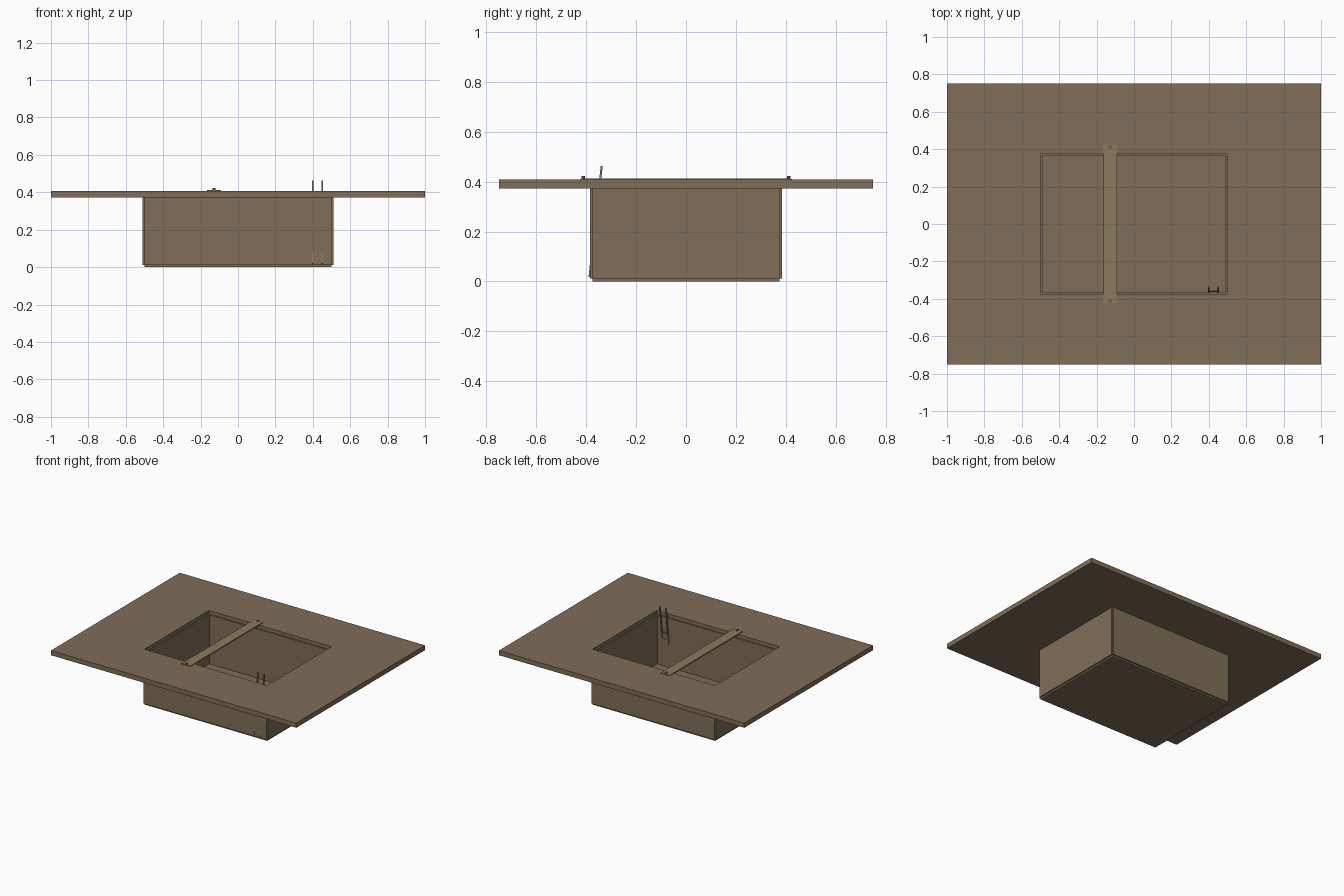
import bpy, bmesh, math
from mathutils import Vector

if "Cube" in bpy.data.objects:
    bpy.data.objects.remove(bpy.data.objects["Cube"])


def material(name, col):
    m = bpy.data.materials.new(name)
    m.diffuse_color = (*col, 1)
    m.use_nodes = True
    m.node_tree.nodes["Principled BSDF"].inputs["Base Color"].default_value = m.diffuse_color
    return m


EARTH = material("earth", (0.215, 0.155, 0.098))
WOOD = material("wood", (0.26, 0.195, 0.11))


def finish(name, bm, mat):
    me = bpy.data.meshes.new(name)
    bmesh.ops.recalc_face_normals(bm, faces=bm.faces)
    bm.to_mesh(me)
    bm.free()
    ob = bpy.data.objects.new(name, me)
    me.materials.append(mat)
    bpy.context.collection.objects.link(ob)
    return ob


def box(name, center, size, mat, tilt=0.0):
    bm = bmesh.new()
    bmesh.ops.create_cube(bm, size=1)
    bmesh.ops.scale(bm, vec=Vector(size), verts=bm.verts)
    ob = finish(name, bm, mat)
    ob.location = center
    ob.rotation_euler.x = tilt
    return ob


# Ground slab with a rectangular opening
bm = bmesh.new()
rings = []
for hx, hy, z in ((1, .75, .408), (.5, .375, .408), (.5, .375, .373), (1, .75, .373)):
    rings.append([bm.verts.new((sx * hx, sy * hy, z))
                  for sx, sy in ((-1, -1), (1, -1), (1, 1), (-1, 1))])
for i in range(4):
    a, b = rings[i], rings[(i + 1) % 4]
    for j in range(4):
        k = (j + 1) % 4
        bm.faces.new((a[j], a[k], b[k], b[j]))
finish("ground_slab", bm, EARTH)

# Pit floor and walls
box("pit_floor", (0, 0, .01), (1, .75, .02), EARTH)
Z0, Z1 = .012, .382
for s, fb, lr in ((-1, "front", "left"), (1, "back", "right")):
    box(fb + "_wall", (0, s * .375, (Z0 + Z1) / 2), (1, .02, Z1 - Z0), EARTH)
    box(lr + "_wall", (s * .5, 0, (Z0 + Z1) / 2), (.02, .75, Z1 - Z0), EARTH)

# Plank across the opening, with end plates and pegs
PX = -.128
box("plank", (PX, 0, .408), (.072, .84, .009), WOOD)
for s, n in ((-1, "front"), (1, "back")):
    box(n + "_plate", (PX, s * .405, .409), (.076, .042, .005), WOOD)
    bm = bmesh.new()
    bmesh.ops.create_cone(bm, cap_ends=True, segments=8, radius1=.008,
                          radius2=.008, depth=.016)
    finish(n + "_peg", bm, WOOD).location = (PX, s * .412, .414)

# Leaning ladder at the front wall
bottom, top = Vector((0, -.387, .018)), Vector((0, -.338, .463))
d = top - bottom
lean = -math.atan2(d.y, d.z)
mid = (bottom + top) / 2
for x, n in ((.4, "left"), (.45, "right")):
    box(n + "_ladder_rail", (x, mid.y, mid.z), (.008, .008, d.length), WOOD, lean)
for i in range(5):
    z = .07 + .05 * i
    y = bottom.y + d.y * (z - bottom.z) / d.z
    box("ladder_rung_%d" % (i + 1), (.425, y, z), (.05, .006, .006), WOOD, lean)
